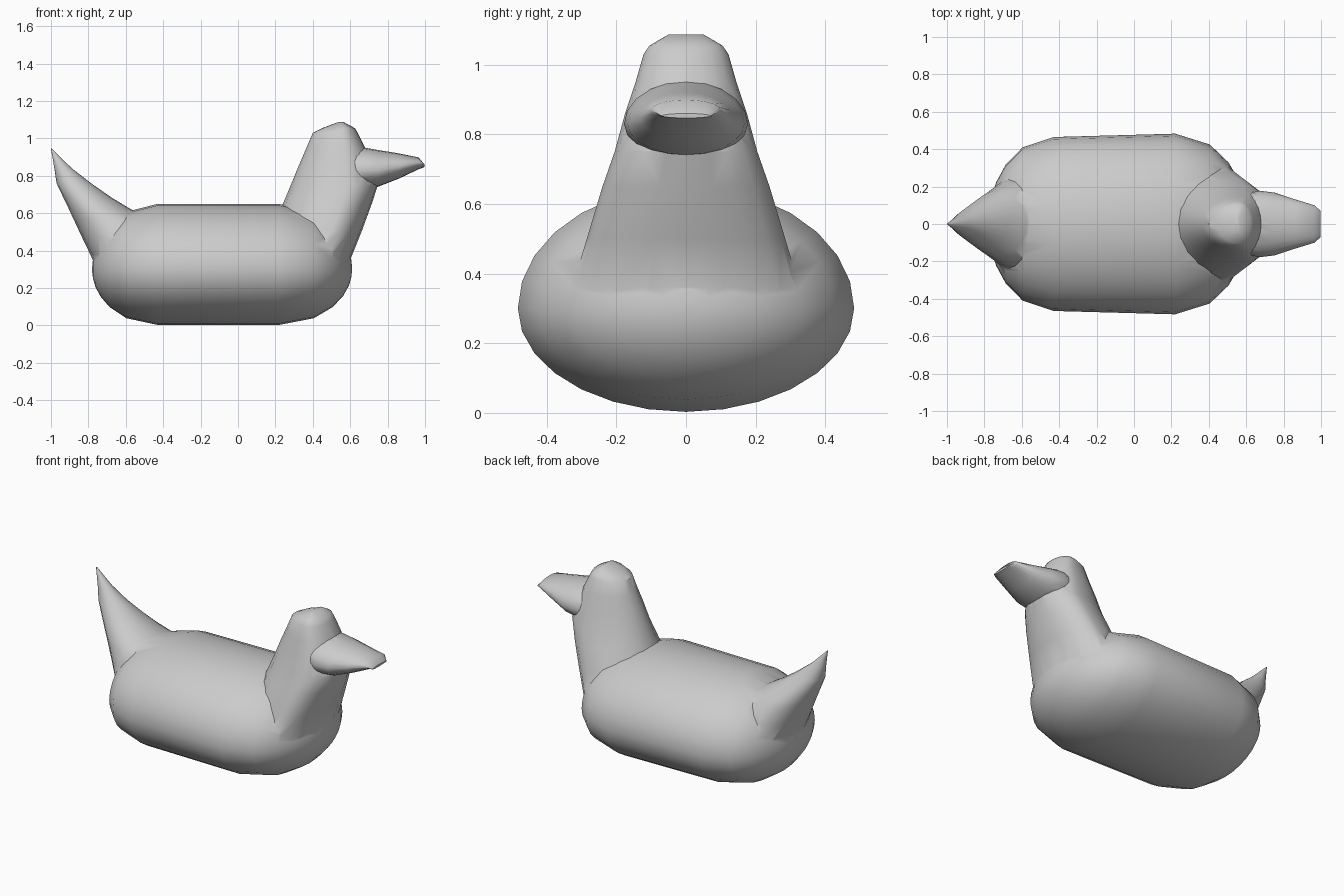
import bpy, bmesh
from math import sin, cos, pi, sqrt

if "Cube" in bpy.data.objects:
    bpy.data.objects.remove(bpy.data.objects["Cube"])


def loft(name, rings):
    """Skin a list of equal-length point rings and cap both ends."""
    bm = bmesh.new()
    loops = [[bm.verts.new(p) for p in ring] for ring in rings]
    n = len(loops[0])
    for a, b in zip(loops, loops[1:]):
        for i in range(n):
            j = (i + 1) % n
            bm.faces.new((a[i], a[j], b[j], b[i]))
    bm.faces.new(loops[0][::-1])
    bm.faces.new(loops[-1])
    bmesh.ops.recalc_face_normals(bm, faces=bm.faces)
    mesh = bpy.data.meshes.new(name)
    bm.to_mesh(mesh)
    bm.free()
    obj = bpy.data.objects.new(name, mesh)
    bpy.context.collection.objects.link(obj)
    return obj


def cross_ring(x, low, mid, high, half, n=28):
    """Oval section across the body, widest at height mid."""
    pts = []
    for i in range(n):
        a = 2 * pi * i / n
        s = sin(a)
        z = mid + s * ((high - mid) if s > 0 else (mid - low))
        pts.append((x, half * cos(a), z))
    return pts


def level_ring(z, x0, x1, half, wide, n=20):
    """Level section from x0 to x1 whose widest point lies at fraction wide."""
    mid = x0 + (x1 - x0) * wide
    pts = []
    for i in range(n):
        a = 2 * pi * i / n
        c = cos(a)
        x = mid + c * ((x1 - mid) if c > 0 else (mid - x0))
        pts.append((x, half * sin(a), z))
    return pts


# Body: straight barrel with rounded ends
def body_section(x, f, half):
    return cross_ring(x, 0.30 - 0.297 * f, 0.30, 0.30 + 0.35 * f, half * f)


steps = [0.04, 0.16, 0.3, 0.48, 0.68, 0.88, 1.0]
rings = []
for f in steps:
    rings.append(body_section(-0.43 - 0.35 * sqrt(1 - f * f), f, 0.465))
for f in reversed(steps):
    rings.append(body_section(0.22 + 0.39 * sqrt(1 - f * f), f, 0.483))
body = loft("bird_body", rings)

# Neck and head: tapered, narrow at the back and broad in front
neck = loft("neck_and_head", [level_ring(*s, 0.66) for s in [
    (0.25, 0.10, 0.575, 0.34), (0.35, 0.13, 0.60, 0.33),
    (0.50, 0.18, 0.66, 0.285), (0.65, 0.24, 0.715, 0.24),
    (0.75, 0.282, 0.748, 0.205), (0.86, 0.327, 0.71, 0.175),
    (0.95, 0.366, 0.68, 0.145), (1.03, 0.40, 0.64, 0.122),
    (1.055, 0.45, 0.625, 0.105), (1.087, 0.535, 0.565, 0.05)]])

# Beak: wide, flattened towards the tip
beak = loft("beak", [cross_ring(*s, n=20) for s in [
    (0.55, 0.74, 0.84, 0.96, 0.15), (0.67, 0.73, 0.83, 0.952, 0.178),
    (0.75, 0.742, 0.83, 0.938, 0.168), (0.86, 0.785, 0.848, 0.92, 0.132),
    (0.965, 0.835, 0.87, 0.899, 0.10), (0.998, 0.847, 0.853, 0.86, 0.07)]])

# Tail: sweeps up and back to a point
tail = loft("tail", [level_ring(*s, 0.5) for s in [
    (0.30, -0.755, -0.25, 0.34), (0.38, -0.79, -0.30, 0.30),
    (0.48, -0.838, -0.38, 0.245), (0.57, -0.88, -0.46, 0.20),
    (0.62, -0.903, -0.57, 0.165), (0.68, -0.932, -0.67, 0.125),
    (0.76, -0.97, -0.785, 0.075), (0.84, -0.982, -0.888, 0.038),
    (0.945, -1.0, -0.995, 0.003)]])

# Merge the parts into one continuous skin
bpy.context.view_layer.objects.active = body
body.select_set(True)
for part in (neck, beak, tail):
    mod = body.modifiers.new("merge", 'BOOLEAN')
    mod.operation = 'UNION'
    mod.solver = 'EXACT'
    mod.object = part
    bpy.ops.object.modifier_apply(modifier=mod.name)
    bpy.data.objects.remove(part, do_unlink=True)
bpy.ops.object.shade_smooth_by_angle(angle=0.7)
